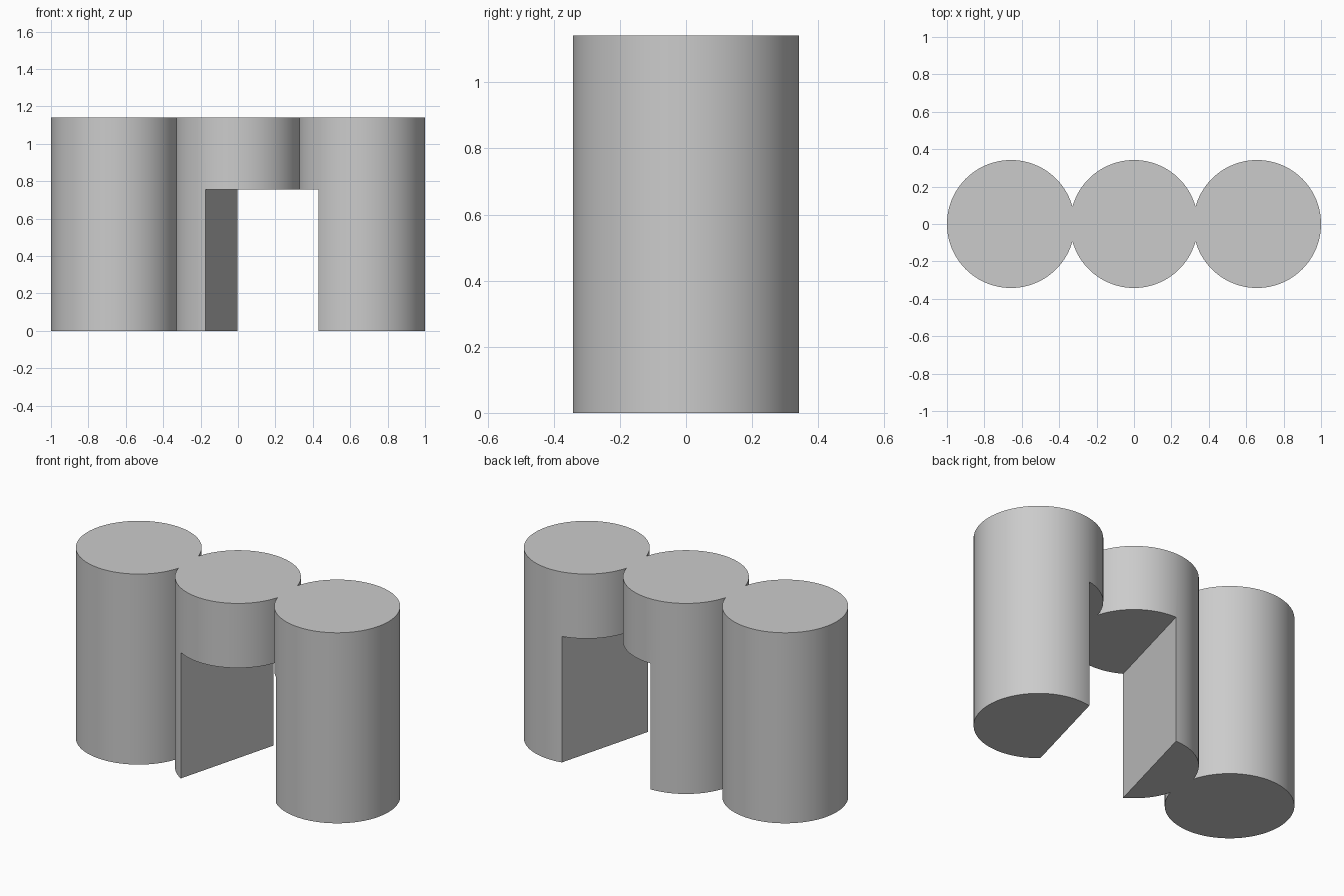
import bpy
import math

default_cube = bpy.data.objects.get("Cube")
if default_cube:
    bpy.data.objects.remove(default_cube, do_unlink=True)

RADIUS = 0.342
HEIGHT = 1.142
SPACING = 1 - RADIUS
SLOT_TOP = 0.755
SLOT_TILT = math.radians(15)
SLOT_LEFT, SLOT_RIGHT = -0.094, 0.499   # wall positions along x at y = 0

grey = bpy.data.materials.new("light_grey")
grey.use_nodes = True
colour = (0.6, 0.6, 0.6, 1)
grey.diffuse_color = colour
grey.node_tree.nodes["Principled BSDF"].inputs["Base Color"].default_value = colour


def make_column(name, x):
    bpy.ops.mesh.primitive_cylinder_add(
        vertices=96, radius=RADIUS, depth=HEIGHT, location=(x, 0, HEIGHT / 2))
    column = bpy.context.object
    column.name = name
    column.data.materials.append(grey)
    return column


def combine(target, tool, operation):
    """Apply a boolean and discard the tool object."""
    tool.hide_render = True
    mod = target.modifiers.new(operation.lower(), 'BOOLEAN')
    mod.object = tool
    mod.operation = operation
    mod.solver = 'EXACT'
    bpy.context.view_layer.objects.active = target
    bpy.ops.object.modifier_apply(modifier=mod.name)
    bpy.data.objects.remove(tool, do_unlink=True)


# Three merged round columns in a row
body = make_column("column_block", 0)
for side in (-1, 1):
    combine(body, make_column("outer_column", side * SPACING), 'UNION')

# Slanted passage through the lower part
width = (SLOT_RIGHT - SLOT_LEFT) * math.cos(SLOT_TILT)
bpy.ops.mesh.primitive_cube_add(
    size=1, location=((SLOT_LEFT + SLOT_RIGHT) / 2, 0, SLOT_TOP - 0.5),
    rotation=(0, 0, -SLOT_TILT))
cutter = bpy.context.object
cutter.name = "passage_cutter"
cutter.scale = (width, 2, 1)
cutter.data.materials.append(grey)
bpy.context.view_layer.update()
combine(body, cutter, 'DIFFERENCE')

# Smooth round sides with crisp edges
bpy.ops.object.select_all(action='DESELECT')
body.select_set(True)
bpy.context.view_layer.objects.active = body
bpy.ops.object.shade_smooth_by_angle(angle=math.radians(30))
